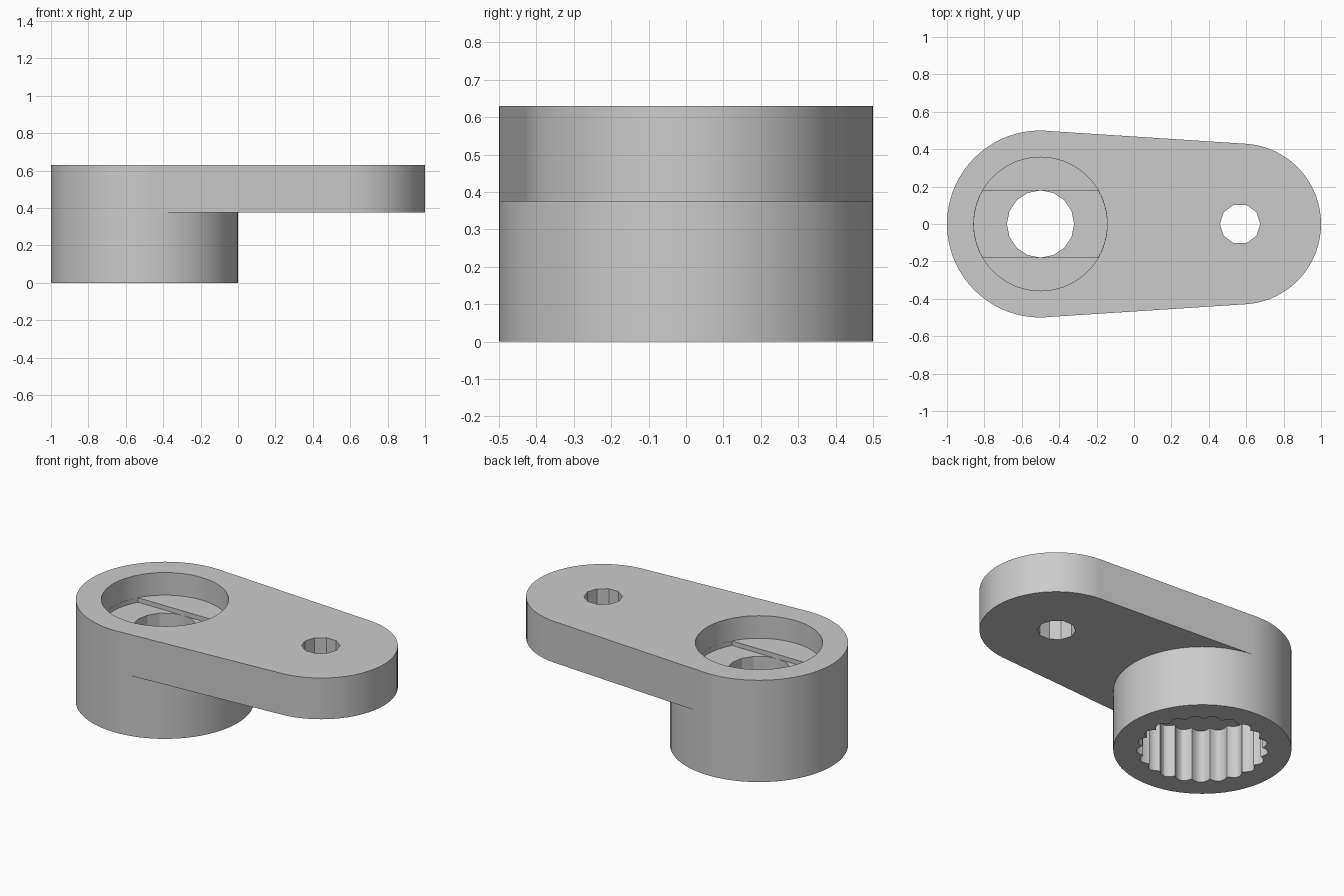
import bpy, bmesh
from math import sin, cos, radians, pi

cube = bpy.data.objects.get("Cube")
if cube:
    bpy.data.objects.remove(cube, do_unlink=True)

HUB_X, TIP_X = -0.5, 0.57
TOP, ARM_BOTTOM = 0.63, 0.375

grey = bpy.data.materials.new("plain grey")
grey.use_nodes = True
colour = (0.6, 0.6, 0.6, 1)
grey.diffuse_color = colour
grey.node_tree.nodes["Principled BSDF"].inputs["Base Color"].default_value = colour


def arc(cx, r, start, end, step):
    """Points on an arc centred on the x axis, angles in degrees."""
    count = round((end - start) / step)
    angles = [radians(start + i * step) for i in range(count + 1)]
    return [(cx + r * cos(a), r * sin(a)) for a in angles]


def circle(cx, r, sides):
    return arc(cx, r, 0, 360, 360 / sides)[:-1]


def prism(name, outline, z0, z1):
    """Extrude a flat outline from z0 to z1."""
    bm = bmesh.new()
    base = bm.faces.new([bm.verts.new((x, y, z0)) for x, y in outline])
    grown = bmesh.ops.extrude_face_region(bm, geom=[base])["geom"]
    moved = [v for v in grown if isinstance(v, bmesh.types.BMVert)]
    bmesh.ops.translate(bm, verts=moved, vec=(0, 0, z1 - z0))
    bmesh.ops.recalc_face_normals(bm, faces=bm.faces)
    mesh = bpy.data.meshes.new(name)
    bm.to_mesh(mesh)
    bm.free()
    mesh.materials.append(grey)
    ob = bpy.data.objects.new(name, mesh)
    bpy.context.collection.objects.link(ob)
    return ob


def combine(target, tool, operation):
    """Apply a boolean and discard the tool."""
    tool.hide_render = True
    mod = target.modifiers.new(tool.name, 'BOOLEAN')
    mod.operation, mod.object, mod.solver = operation, tool, 'EXACT'
    bpy.context.view_layer.objects.active = target
    bpy.ops.object.modifier_apply(modifier=mod.name)
    bpy.data.objects.remove(tool, do_unlink=True)


# Tapered arm with rounded ends, joined to the round hub
arm_outline = arc(HUB_X, 0.5, 90, 270, 5) + arc(TIP_X, 0.43, -85, 85, 5)
lever = prism("lever_arm", arm_outline, ARM_BOTTOM, TOP)
combine(lever, prism("hub", circle(HUB_X, 0.5, 72), 0, TOP), 'UNION')

# Screw head recess, with a shallow slot across its floor
recess = circle(HUB_X, 0.357, 72)
combine(lever, prism("recess", recess, 0.49, 0.8), 'DIFFERENCE')
half = 0.181
reach = (0.357 ** 2 - half ** 2) ** 0.5
chord = radians(30)
slot = [(HUB_X + s * 0.356 * cos(a), s * 0.356 * sin(a))
        for s in (1, -1) for a in [chord * (i / 6 - 1) for i in range(13)]]
slot = [(x, max(-half, min(half, y))) for x, y in slot]
combine(lever, prism("slot", slot, 0.462, 0.52), 'DIFFERENCE')

# Screw hole and link hole
combine(lever, prism("screw_hole", circle(HUB_X, 0.18, 16), 0.2, 0.7), 'DIFFERENCE')
combine(lever, prism("link_hole", circle(0.567, 0.108, 10), 0.2, 0.8), 'DIFFERENCE')

# Toothed socket under the hub, scalloped outwards
TEETH, STEPS = 21, 8
spline = []
for i in range(TEETH * STEPS):
    a = 2 * pi * i / (TEETH * STEPS)
    r = 0.338 + 0.032 * abs(sin(TEETH * a / 2))
    spline.append((HUB_X + r * cos(a), r * sin(a)))
combine(lever, prism("socket", spline, -0.1, 0.33), 'DIFFERENCE')

# Smooth the curved walls, keep the edges crisp
bpy.ops.object.select_all(action='DESELECT')
lever.select_set(True)
bpy.context.view_layer.objects.active = lever
bpy.ops.object.shade_smooth_by_angle(angle=radians(20))
